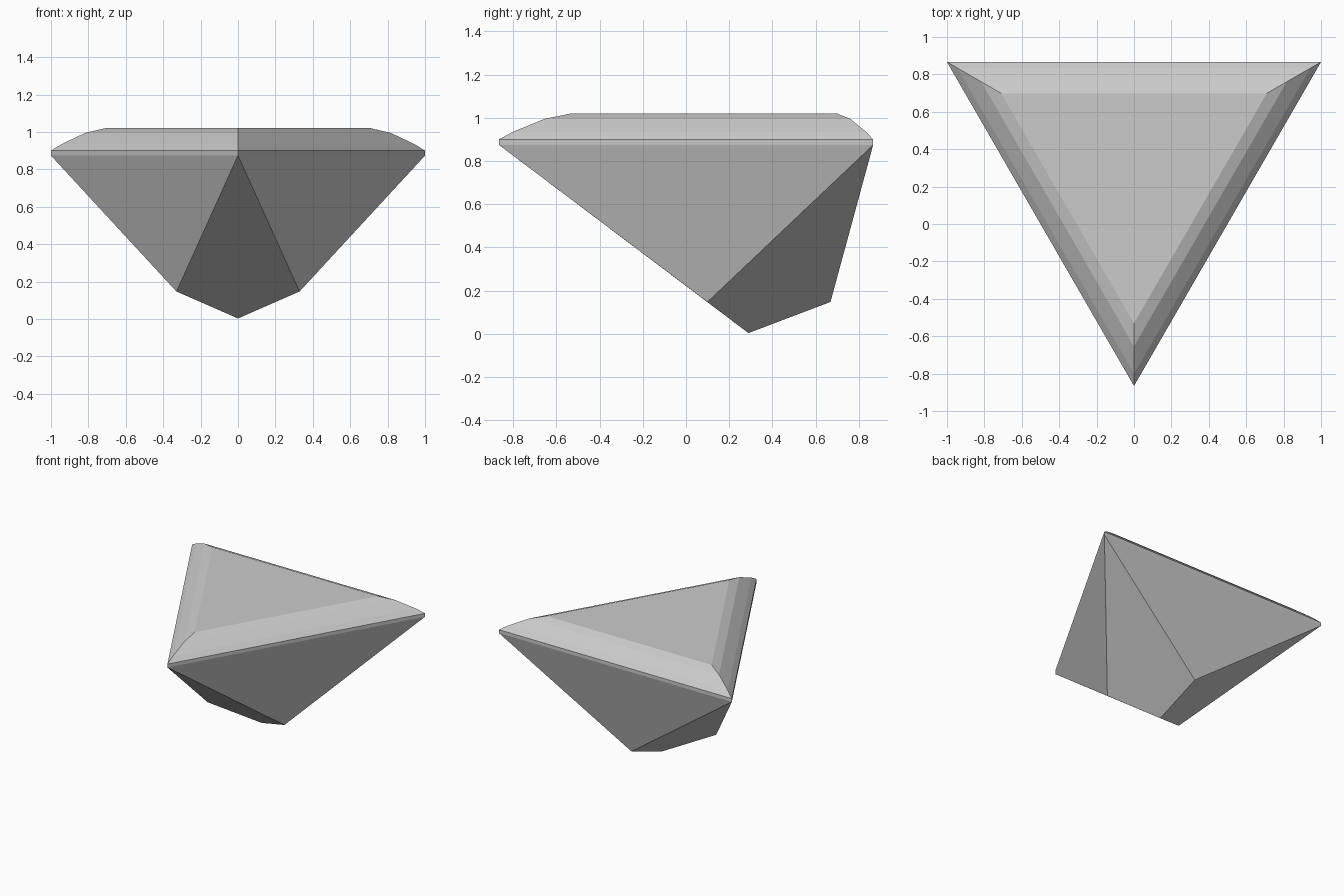
import bpy, bmesh
from math import radians, cos, sin

if "Cube" in bpy.data.objects:
    bpy.data.objects.remove(bpy.data.objects["Cube"], do_unlink=True)

# Single stone grey
grey = bpy.data.materials.new("stone grey")
grey.use_nodes = True
colour = (0.6, 0.6, 0.6, 1)
grey.diffuse_color = colour
grey.node_tree.nodes["Principled BSDF"].inputs["Base Color"].default_value = colour

CENTRE_Y = 0.289
bm = bmesh.new()


def ring(radius, z, start):
    """Three points round the gem axis."""
    angles = [radians(start + 120 * i) for i in range(3)]
    return [bm.verts.new((radius * cos(a), CENTRE_Y + radius * sin(a), z)) for a in angles]


# Crown: girdle and rounded bevel, as shrinking triangles (radius, height)
profile = [(1.155, 0.874), (1.155, 0.90), (1.09, 0.935), (0.943, 0.995), (0.82, 1.02)]
rings = [ring(r, z, -90) for r, z in profile]
for low, high in zip(rings, rings[1:]):
    for i in range(3):
        j = (i + 1) % 3
        bm.faces.new((low[i], low[j], high[j], high[i]))
bm.faces.new(rings[-1])

# Pavilion: three side triangles and three kites meeting at the point
girdle = rings[0]
waist = ring(0.38, 0.147, -30)
point = bm.verts.new((0, CENTRE_Y, 0.003))
for i in range(3):
    bm.faces.new((girdle[i], waist[i], girdle[(i + 1) % 3]))
    bm.faces.new((girdle[i], waist[i - 1], point, waist[i]))

bmesh.ops.recalc_face_normals(bm, faces=bm.faces)
mesh = bpy.data.meshes.new("gem")
bm.to_mesh(mesh)
bm.free()
mesh.materials.append(grey)
gem = bpy.data.objects.new("gem", mesh)
bpy.context.collection.objects.link(gem)
